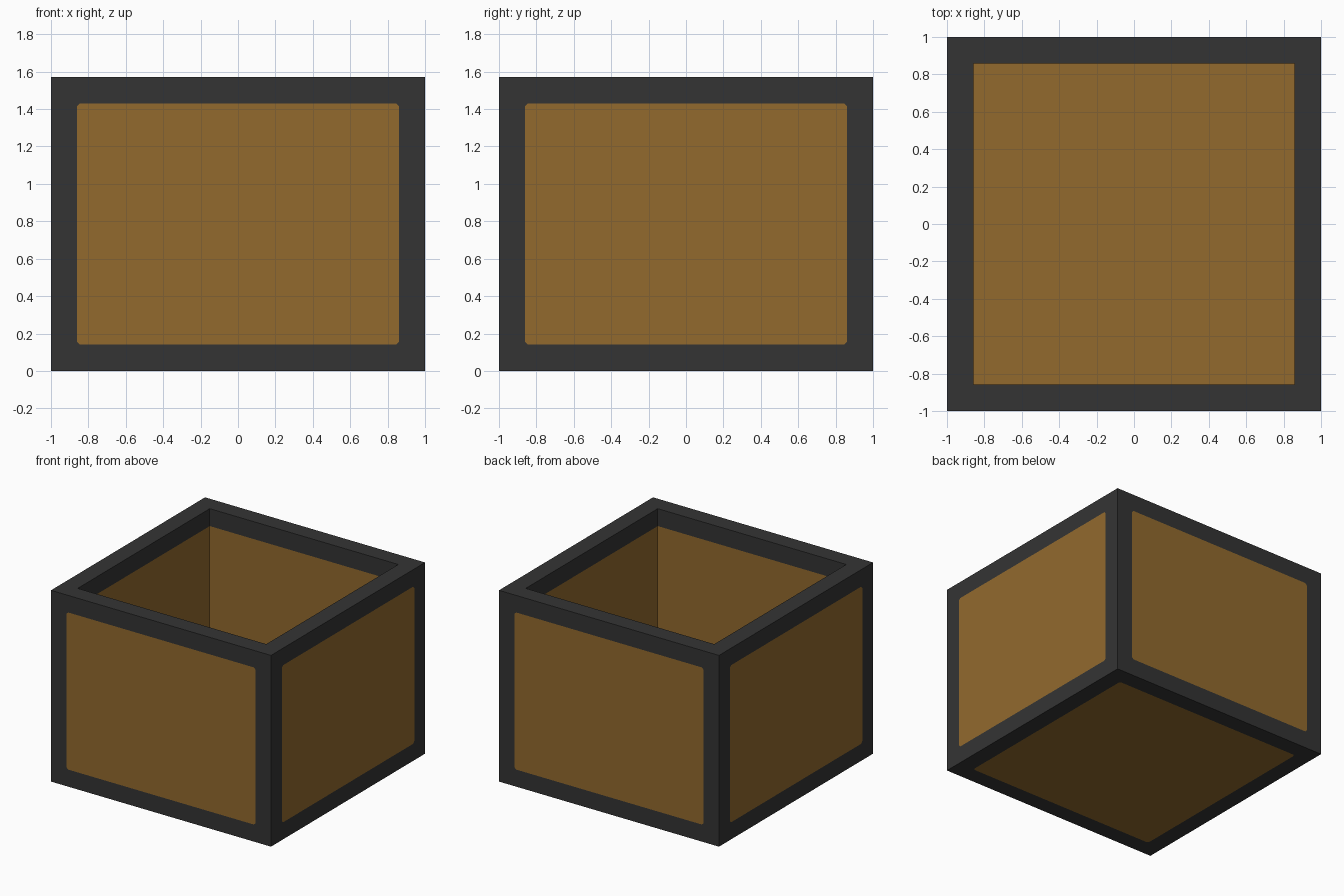
import bpy, bmesh
from mathutils import Matrix

cube = bpy.data.objects.get("Cube")
if cube:
    bpy.data.objects.remove(cube, do_unlink=True)

SIZE, HEIGHT = 2.0, 1.571
WALL = 0.143      # wall and floor thickness, depth of the inner rim band
BORDER = 0.14     # frame width around each outer panel
CORNER = 0.016    # clipped panel corners


def make_material(name, rgb):
    mat = bpy.data.materials.new(name)
    mat.use_nodes = True
    colour = (*rgb, 1.0)
    mat.diffuse_color = colour
    mat.node_tree.nodes["Principled BSDF"].inputs["Base Color"].default_value = colour
    return mat


frame_mat = make_material("dark_grey_frame", (0.0343, 0.0343, 0.0343))
panel_mat = make_material("tan_panel", (0.287, 0.144, 0.027))

# Solid block standing on the ground
bm = bmesh.new()
bmesh.ops.create_cube(bm, size=1.0, matrix=Matrix.Translation((0, 0, HEIGHT / 2))
                      @ Matrix.Diagonal((SIZE, SIZE, HEIGHT, 1)))
top = max(bm.faces, key=lambda f: f.calc_center_median().z)
outer = [f for f in bm.faces if f is not top]

# Hollow the block: rim on top, dark band inside it, then walls down to the floor
bmesh.ops.inset_region(bm, faces=[top], thickness=WALL, use_even_offset=True)
floor = top
for depth in (WALL, HEIGHT - 2 * WALL):
    result = bmesh.ops.extrude_discrete_faces(bm, faces=[floor])
    floor = result["faces"][0]
    bmesh.ops.translate(bm, verts=floor.verts, vec=(0, 0, -depth))

# Flush panels on the four sides and the underside, with clipped corners
bmesh.ops.inset_individual(bm, faces=outer, thickness=BORDER, use_even_offset=True)
corners = [v for f in outer for v in f.verts]
bmesh.ops.bevel(bm, geom=corners, offset=CORNER, offset_type='OFFSET',
                segments=1, affect='VERTICES')

# Large faces are panels, the narrow ones belong to the frame
for f in bm.faces:
    f.material_index = 1 if f.calc_area() > 1.0 else 0
bmesh.ops.recalc_face_normals(bm, faces=bm.faces)

mesh = bpy.data.meshes.new("open_box")
bm.to_mesh(mesh)
bm.free()
mesh.materials.append(frame_mat)
mesh.materials.append(panel_mat)
bpy.context.collection.objects.link(bpy.data.objects.new("open_box", mesh))
